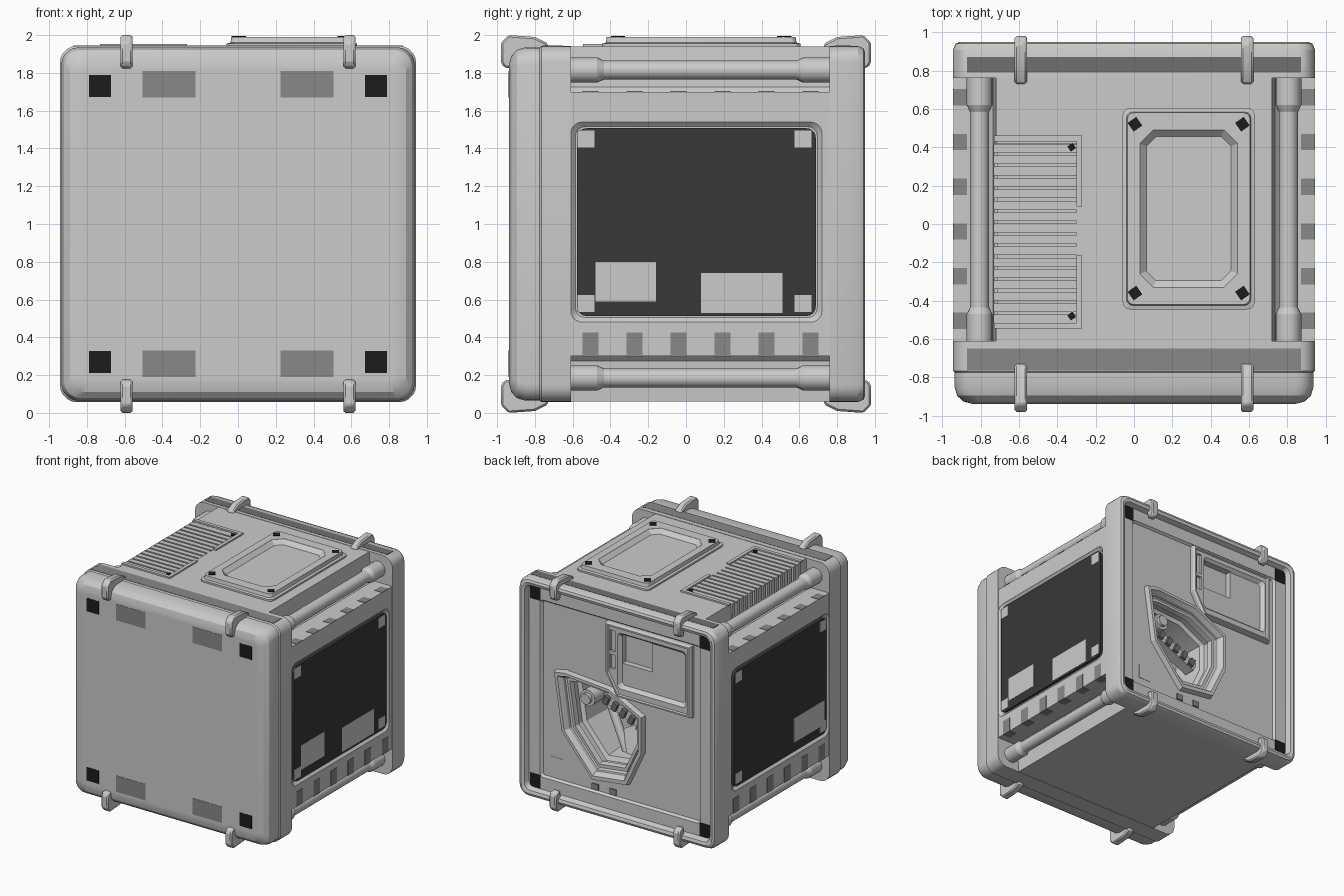
import bpy, bmesh, math
from mathutils import Vector, Matrix

if "Cube" in bpy.data.objects:
    bpy.data.objects.remove(bpy.data.objects["Cube"])


def mat(name, v):
    m = bpy.data.materials.new(name)
    m.diffuse_color = (v, v, v, 1)
    m.use_nodes = True
    m.node_tree.nodes["Principled BSDF"].inputs["Base Color"].default_value = m.diffuse_color
    return m


BLACK, DARK, MID, STRIPE = mat("black", .012), mat("dark_glass", .04), mat("mid_grey", .25), mat("stripe_grey", .16)


def finish(name, bm, m=None):
    bmesh.ops.recalc_face_normals(bm, faces=bm.faces)
    me = bpy.data.meshes.new(name)
    bm.to_mesh(me)
    bm.free()
    ob = bpy.data.objects.new(name, me)
    bpy.context.collection.objects.link(ob)
    if m:
        me.materials.append(m)
    return ob


def loft(name, loops, m=None, closed=False):
    """Skin a stack of point loops; capped at the ends, or closed into a ring."""
    bm = bmesh.new()
    vs = [[bm.verts.new(p) for p in lp] for lp in loops]
    n = len(vs[0])
    for a, b in list(zip(vs, vs[1:])) + ([(vs[-1], vs[0])] if closed else []):
        for i in range(n):
            bm.faces.new((a[i], a[(i + 1) % n], b[(i + 1) % n], b[i]))
    if not closed:
        bm.faces.new(vs[0])
        bm.faces.new(vs[-1])
    return finish(name, bm, m)


def box(name, c, s, m=None, rot=None):
    bm = bmesh.new()
    bmesh.ops.create_cube(bm, size=1, matrix=Matrix.Translation(c) @ (rot or Matrix()) @ Matrix.Diagonal((*s, 1)))
    return finish(name, bm, m)


def cyl(name, a, b, r1, r2=None, seg=20):
    a, b = Vector(a), Vector(b)
    bm = bmesh.new()
    bmesh.ops.create_cone(bm, cap_ends=True, segments=seg, radius1=r1, radius2=r2 or r1, depth=(b - a).length,
                          matrix=Matrix.Translation((a + b) / 2) @ (b - a).to_track_quat('Z', 'Y').to_matrix().to_4x4())
    return finish(name, bm)


def rrect(hw, hh, r, c=(0, 0), n=5):
    pts = []
    for k, (sx, sy) in enumerate(((1, 1), (-1, 1), (-1, -1), (1, -1))):
        for i in range(n + 1):
            a = math.pi / 2 * (k + i / n)
            pts.append((c[0] + sx * (hw - r) + r * math.cos(a), c[1] + sy * (hh - r) + r * math.sin(a)))
    return pts


def scaled(poly, s):
    cx, cy = (sum(p[i] for p in poly) / len(poly) for i in (0, 1))
    return [(cx + (x - cx) * s, cy + (y - cy) * s) for x, y in poly]


def on_y(pts, d): return [(u, d, v) for u, v in pts]
def on_x(pts, d): return [(d, u, v) for u, v in pts]
def on_z(pts, d): return [(u, v, d) for u, v in pts]


def cut(cutter, *targets):
    cutter.hide_render = True
    for t in targets:
        md = t.modifiers.new("cut", 'BOOLEAN')
        md.object, md.solver = cutter, 'EXACT'
        bpy.context.view_layer.objects.active = t
        bpy.ops.object.modifier_apply(modifier=md.name)
    bpy.data.objects.remove(cutter)


# Core body with notched long edges
q = [(.94, 1.70), (.76, 1.70), (.735, 1.725), (.72, 1.94)]
prof = q + [(-x, z) for x, z in q[::-1]] + [(-x, 2 - z) for x, z in q] + [(x, 2 - z) for x, z in q[::-1]]
core = loft("core_body", [on_y(prof, -.61), on_y(prof, .76)])

# Front end cap with rounded edge, back end frame with a raised rim around a sunken face
front = loft("front_end", [on_y(rrect(h, h, r, (0, 1)), y) for y, h, r in (
    (-.61, .943, .09), (-.765, .943, .09), (-.775, .935, .09), (-.85, .935, .09), (-.895, .922, .09),
    (-.925, .89, .08), (-.937, .845, .05), (-.937, .82, .03))])
back = loft("back_frame", [on_y(rrect(h, h, r, (0, 1)), y) for y, h, r in (
    (.76, .943, .09), (.91, .943, .09), (.94, .93, .085), (.948, .91, .07), (.94, .885, .06), (.895, .87, .05),
    (.895, .765, .03), (.875, .75, .02))])

# Polygonal window cavity in the back
win = [(.61, 1.18), (.52, 1.2), (.1, 1.17), (-.21, 1.01), (-.21, .7), (-.07, .4), (.25, .36), (.54, .70)]
cut(loft("window_cutter", [on_y(scaled(win, s), y) for s, y in (
    (.92, 1), (.92, .86), (.80, .82), (.80, .74), (.72, .72), (.66, .45))]), back, core)
loft("window_rim", [on_y(scaled(win, s), y) for s, y in (
    (1.04, .865), (1.01, .92), (.94, .92), (.88, .88), (.88, .85))], closed=True)
loft("window_inner_rim", [on_y(scaled(win, s), y) for s, y in (
    (.84, .80), (.84, .845), (.78, .845), (.76, .80))], closed=True)

# Control screen on the back
scr = [(.13, 1.75), (-.69, 1.75), (-.69, 1.13), (.02, 1.13), (.13, 1.32)]
screen = loft("control_screen", [on_y(scaled(scr, s), y) for s, y in (
    (1, .85), (1, .905), (.97, .925), (.93, .925), (.91, .91))])
cut(loft("screen_cutter", [on_y(rrect(w, h, .02, (-.31, 1.445), 1), y)
                           for w, h, y in ((.33, .245, 1), (.33, .245, .915), (.30, .215, .88))]), screen, back)
cut(box("pocket_cutter", (-.15, .88, 1.54), (.28, .10, .25)), screen, back)
for z, h in ((1.6, .18), (1.42, .12)):
    cut(box("slot_cutter", (.065, .915, z), (.045, .05, h)), screen)

# Machinery inside the window
cyl("machine_hub", (.38, .45, .98), (.38, .80, .98), .07)
cyl("machine_hub_cap", (.38, .79, .98), (.38, .83, .98), .045)
tilt = Matrix.Rotation(math.radians(24), 4, 'Y')
tilt.invert()
box("machine_arm", (.13, .62, .88), (.48, .10, .08), rot=tilt)
for i in range(5):
    box("arm_segment", (.28 - .08 * i, .68, .945 - .036 * i), (.045, .04, .07), STRIPE, tilt)
box("machine_plate", (.08, .6, .62), (.16, .03, .22), rot=Matrix.Rotation(.5, 4, 'Y') @ Matrix.Rotation(.4, 4, 'X'))
cyl("machine_pipe", (.36, .55, .92), (.14, .6, .50), .035)

for s in (-1, 1):
    # Nearly flush dark glass inside a bevelled side groove
    c = (.055, 1.01)
    cut(loft("side_cutter", [on_x(rrect(w, h, r, c), s * x) for w, h, r, x in (
        (.665, .53, .06, 1), (.665, .53, .06, .939), (.64, .505, .05, .915))]), core)
    loft("side_glass", [on_x(rrect(.632, .497, .05, c), s * x) for x in (.90, .937)], DARK)
    for y in (-.53, .62):
        for z in (.58, 1.45):
            box("glass_corner_tag", (s * .936, y, z), (.006, .09, .09))
    for y, z, w in (((-.32, .695, .32), (.295, .635, .43)) if s > 0 else ((-.34, .695, .42),)):
        box("side_label", (s * .936, y, z), (.006, w, .21))
    # Vent patches beside the notches
    for i in range(6):
        y = -.505 + .233 * i
        box("ledge_vent", (s * .906, y, 1.70), (.073, .085, .006), MID)
        box("lower_ledge_vent", (s * .906, y, .30), (.073, .085, .006), MID)
        box("side_vent", (s * .94, y, .363), (.006, .085, .126), MID)
    # Edge pipes with thicker sleeves
    for z in (1.815, .185):
        x = s * .805
        cyl("edge_pipe", (x, -.62, z), (x, .77, z), .05)
        for y0, y1 in ((-.61, -.47), (.76, .62)):
            cyl("pipe_sleeve", (x, y0, z), (x, y1, z), .067)
            cyl("pipe_sleeve_taper", (x, y1, z), (x, y1 + (.035 if y1 < 0 else -.035), z), .067, .05)
    # Corner clamps on all four transverse edges
    hook = [(-.915, 1.82), (-.965, 1.83), (-.98, 1.86), (-.98, 1.96), (-.94, 2), (-.80, 1.99), (-.73, 1.955),
            (-.73, 1.91), (-.9, 1.9)]
    for fy in (1, -1):
        for fz in (1, -1):
            pts = [(fy * y, 1 + fz * (z - 1)) for y, z in hook]
            clamp = loft("clamp", [on_x(pts, s * .59 + d) for d in (-.032, .032)])
            bv = clamp.modifiers.new("soft_edges", 'BEVEL')
            bv.width, bv.segments = .01, 1
    # Corner squares and labels, front and back
    for z in (-1, 1):
        box("front_corner_square", (s * .73, -.936, 1 + z * .73), (.115, .006, .115), BLACK)
        box("back_corner_square", (s * .81, .895, 1 + z * .81), (.1, .006, .115), BLACK)
        box("front_label", (s * .365, -.936, 1 + z * .74), (.28, .006, .14), MID)
box("back_label", (.62, .875, .37), (.12, .006, .12))
for x in (.25, .08):
    box("back_tab", (x, .876, .28), (.06, .02, .05), MID)

# Painted stripes across the top
box("front_stripe", (0, -.705, 1.942), (1.74, .11, .006), MID)
box("back_stripe", (0, .83, 1.942), (1.74, .08, .006), STRIPE)

# Raised hatch on the top with chamfered inner recess
hc = (.285, .08)
hatch = loft("top_hatch", [on_z(rrect(w, h, r, hc, 3), z) for w, h, r, z in (
    (.345, .525, .04, 1.93), (.345, .525, .04, 1.955), (.325, .505, .035, 1.96), (.32, .50, .035, 1.99))])
cut(loft("hatch_cutter", [on_z(rrect(w, h, r, hc, 1), z) for w, h, r, z in (
    (.255, .41, .07, 2.1), (.255, .41, .07, 1.989), (.22, .375, .05, 1.955))]), hatch)
for x in (.005, .565):
    for y in (-.36, .52):
        box("hatch_bolt", (x, y, 1.99), (.055, .055, .008), BLACK, Matrix.Rotation(math.radians(35), 4, 'Z'))

# Slatted grille on the top, with a comb of fins facing the left notch
cut(box("grille_cutter", (-.515, -.05, 1.965), (.43, .94, .07)), core)
cut(box("comb_cutter", (-.735, -.05, 1.9), (.04, .94, .2)), core)
for i in range(16):
    y = -.495 + i * .0593
    box("grille_slat", (-.515, y, 1.935), (.43, .045, .012))
    box("comb_fin", (-.718, y, 1.87), (.03, .036, .138))
for y0, y1 in ((.09, .46), (-.54, -.165)):
    box("grille_side_bracket", (-.285, (y0 + y1) / 2, 1.945), (.03, y1 - y0, .016))
for y in (.445, -.53):
    box("grille_end_bracket", (-.5, y, 1.945), (.46, .03, .016))
for y in (.4, -.48):
    box("grille_bolt", (-.325, y, 1.94), (.033, .033, .016), BLACK, Matrix.Rotation(math.radians(35), 4, 'Z'))

# Smooth shading with sharp edges kept
bpy.ops.object.select_all(action='SELECT')
bpy.context.view_layer.objects.active = core
bpy.ops.object.shade_smooth_by_angle(angle=math.radians(26))
